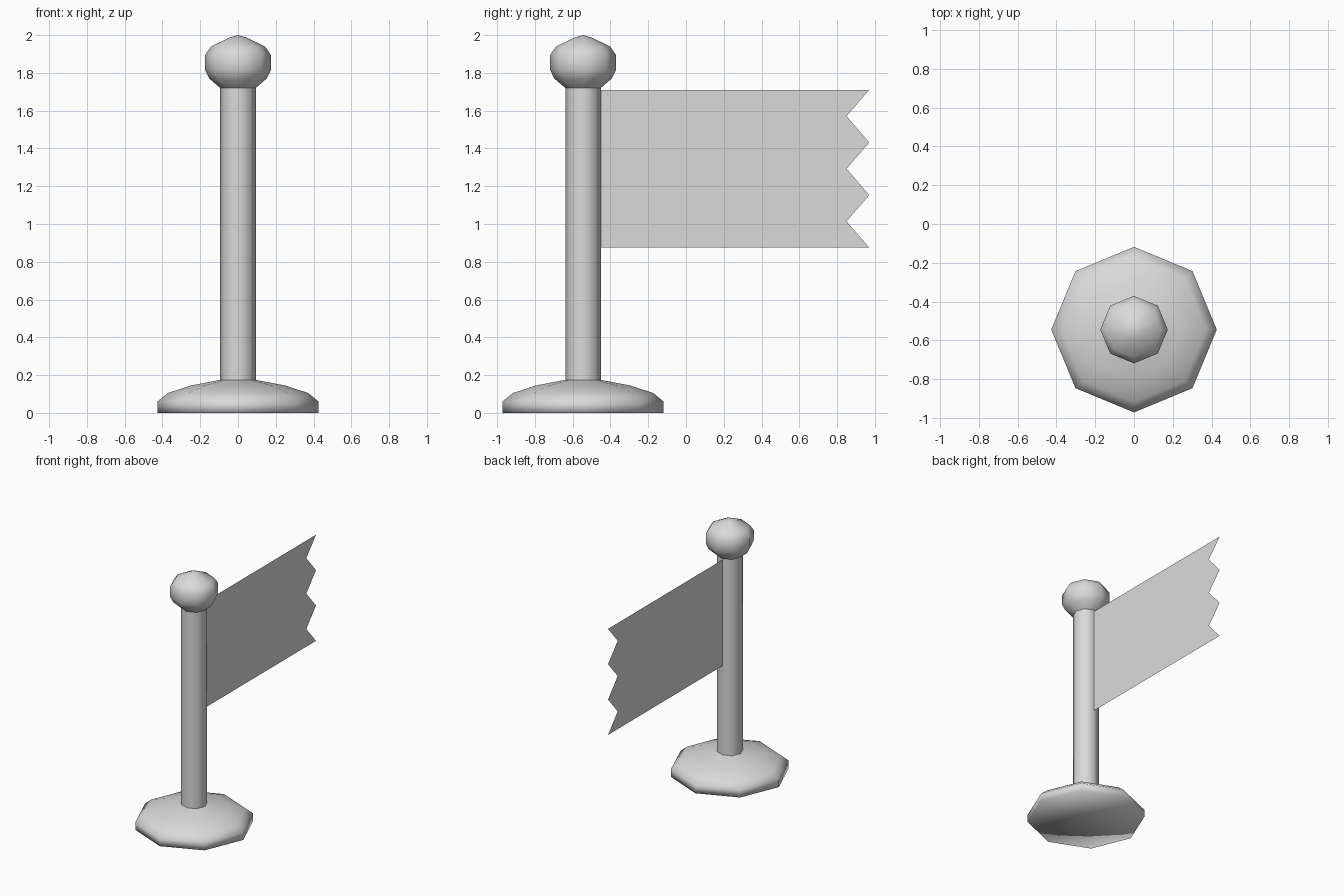
import bpy, bmesh, math

if "Cube" in bpy.data.objects:
    bpy.data.objects.remove(bpy.data.objects["Cube"])

POLE_Y = -0.545
SIDES = 8

grey = bpy.data.materials.new("light grey")
grey.diffuse_color = (0.7, 0.7, 0.7, 1)
grey.use_nodes = True
grey.node_tree.nodes["Principled BSDF"].inputs["Base Color"].default_value = grey.diffuse_color


def finish(bm, name):
    mesh = bpy.data.meshes.new(name)
    bm.to_mesh(mesh)
    bm.free()
    mesh.materials.append(grey)
    obj = bpy.data.objects.new(name, mesh)
    bpy.context.collection.objects.link(obj)
    return obj


def lathe(name, profile):
    """Turn (radius, height) points into an eight-sided smooth part."""
    bm = bmesh.new()
    rings = []
    for r, z in profile:
        if r == 0:
            rings.append([bm.verts.new((0, POLE_Y, z))] * SIDES)
            continue
        ring = []
        for i in range(SIDES):
            a = 2 * math.pi * i / SIDES
            ring.append(bm.verts.new((r * math.cos(a), POLE_Y + r * math.sin(a), z)))
        rings.append(ring)
    for low, high in zip(rings, rings[1:]):
        for i in range(SIDES):
            j = (i + 1) % SIDES
            corners = dict.fromkeys((low[i], low[j], high[j], high[i]))
            bm.faces.new(list(corners))
    for f in bm.faces:
        f.smooth = True
    return finish(bm, name)


# Weighted foot with a bevelled rim
lathe("base", [(0, 0), (0.427, 0), (0.427, 0.06), (0.372, 0.105),
               (0.25, 0.145), (0.094, 0.175)])

# Upright pole
lathe("pole", [(0.094, 0.175), (0.094, 1.72)])

# Ball on top of the pole
lathe("ball_finial", [(0.094, 1.72), (0.152, 1.77), (0.174, 1.815),
                      (0.174, 1.895), (0.143, 1.94), (0.045, 1.987), (0, 2.0)])

# Thin flag with a zigzag free end
top, bottom, teeth = 1.71, 0.875, 3
outline = [(-0.451, top), (-0.451, bottom)]
for k in range(2 * teeth + 1):
    y = 0.97 if k % 2 == 0 else 0.85
    outline.append((y, bottom + (top - bottom) * k / (2 * teeth)))
bm = bmesh.new()
bm.faces.new([bm.verts.new((0, y, z)) for y, z in outline])
bm.normal_update()
for f in bm.faces:
    if f.normal.x < 0:
        f.normal_flip()
finish(bm, "flag")
